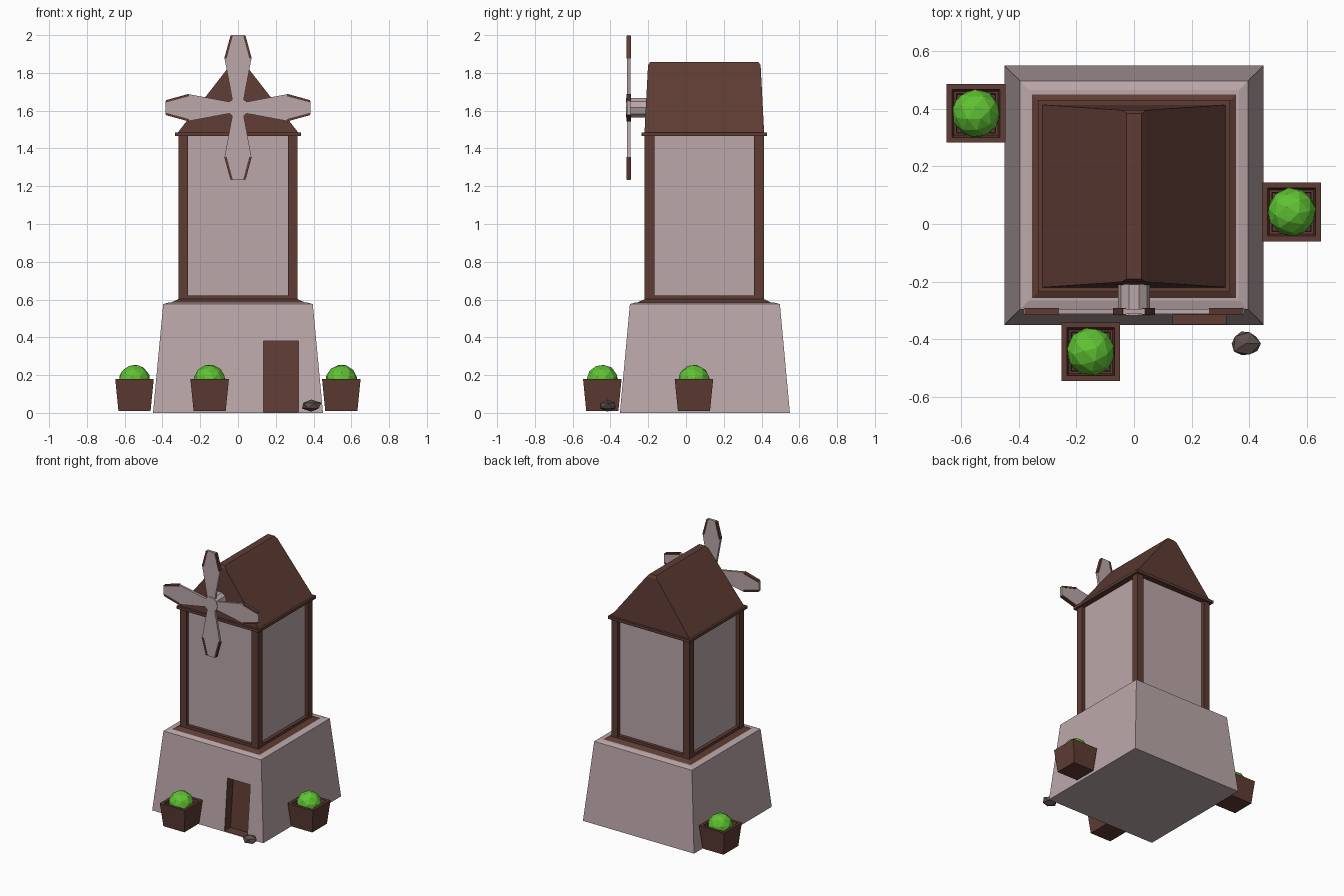
import bpy, bmesh, math, random
from mathutils import Matrix, Vector

if "Cube" in bpy.data.objects:
    bpy.data.objects.remove(bpy.data.objects["Cube"])

random.seed(3)
CY = 0.097   # tower centre in y


def mat(name, r, g, b):
    m = bpy.data.materials.new(name)
    m.diffuse_color = (r, g, b, 1)
    m.use_nodes = True
    m.node_tree.nodes["Principled BSDF"].inputs["Base Color"].default_value = m.diffuse_color
    return m


PLASTER = mat("plaster", 0.50, 0.39, 0.40)
WOOD = mat("wood", 0.112, 0.045, 0.034)
LEAF = mat("leaf", 0.115, 0.54, 0.032)
STONE = mat("stone", 0.115, 0.08, 0.076)


def finish(name, bm, *mats, normals=True):
    if normals:
        bmesh.ops.recalc_face_normals(bm, faces=bm.faces)
    me = bpy.data.meshes.new(name)
    bm.to_mesh(me)
    bm.free()
    ob = bpy.data.objects.new(name, me)
    for m in mats:
        me.materials.append(m)
    bpy.context.collection.objects.link(ob)
    return ob


def stack(bm, levels, cx=0, cy=0):
    """Loft rectangles given as (half x, half y, z), capped at both ends."""
    rings = [[bm.verts.new((cx + sx * hx, cy + sy * hy, z))
              for sx, sy in ((-1, -1), (1, -1), (1, 1), (-1, 1))]
             for hx, hy, z in levels]
    sides = []
    for a, b in zip(rings, rings[1:]):
        for i in range(4):
            j = (i + 1) % 4
            sides.append(bm.faces.new((a[i], a[j], b[j], b[i])))
    bm.faces.new(rings[0][::-1])
    bm.faces.new(rings[-1])
    return sides


def loft(name, m, levels, cx=0, cy=0):
    bm = bmesh.new()
    stack(bm, levels, cx, cy)
    return finish(name, bm, m)


# Stone base with a recessed doorway in the sloping front wall
bm = bmesh.new()
front = stack(bm, [(0.45, 0.45, 0), (0.396, 0.397, 0.576), (0.365, 0.365, 0.585)], 0, 0.1)[0]
outer = list(front.verts)
bmesh.ops.delete(bm, geom=[front], context='FACES_ONLY')
door = [(0.135, 0.005), (0.32, 0.005), (0.32, 0.38), (0.135, 0.38)]
rim = [bm.verts.new((x, -0.35 + z * 0.053 / 0.576, z)) for x, z in door]
back = [bm.verts.new(v.co + Vector((0, 0.07, 0))) for v in rim]
for i in range(4):
    j = (i + 1) % 4
    bm.faces.new((outer[i], outer[j], rim[j], rim[i]))
    bm.faces.new((rim[i], rim[j], back[j], back[i])).material_index = 1
bm.faces.new(back).material_index = 1
finish("base_with_doorway", bm, PLASTER, WOOD)

# Tower: plinth, recessed walls, corner posts, bottom sill, eaves and roof
loft("plinth", WOOD, [(0.364, 0.364, 0.58), (0.316, 0.316, 0.602)], 0, CY)
loft("walls", PLASTER, [(0.29, 0.29, 0.59), (0.29, 0.29, 1.475)], 0, CY)
loft("sill", WOOD, [(0.314, 0.314, 0.59), (0.314, 0.314, 0.622)], 0, CY)
bm = bmesh.new()
for sx in (-1, 1):
    for sy in (-1, 1):
        stack(bm, [(0.026, 0.026, 0.59), (0.026, 0.026, 1.475)], sx * 0.29, CY + sy * 0.29)
finish("corner_posts", bm, WOOD)
loft("eaves", WOOD, [(0.333, 0.333, 1.465), (0.333, 0.333, 1.485)], 0, CY)
loft("roof", WOOD, [(0.322, 0.317, 1.48), (0.042, 0.298, 1.84), (0.026, 0.287, 1.858)], 0, CY)

# Windmill hub
HZ = 1.616
bm = bmesh.new()
bmesh.ops.create_cone(bm, cap_ends=True, segments=10, radius1=0.055, radius2=0.055, depth=0.19,
                      matrix=Matrix.Translation((0, -0.222, HZ)) @ Matrix.Rotation(math.pi / 2, 4, 'X')
                      @ Matrix.Rotation(math.pi / 10, 4, 'Z'))
finish("hub", bm, PLASTER)


def slab(bm, pts, y0, y1, rot, index):
    """Prism from an xz outline, turned about the hub axis."""
    rings = [[bm.verts.new(rot @ Vector((x, y, z)) + Vector((0, 0, HZ))) for x, z in pts]
             for y in (y0, y1)]
    n = len(pts)
    fs = [bm.faces.new(rings[0]), bm.faces.new(rings[1][::-1])]
    for i in range(n):
        j = (i + 1) % n
        fs.append(bm.faces.new((rings[0][i], rings[1][i], rings[1][j], rings[0][j])))
    for f in fs:
        f.material_index = index


# Four blades with wooden strips along the tapering tips
bm = bmesh.new()
for k in range(4):
    r = Matrix.Rotation(k * math.pi / 2, 3, 'Y')
    slab(bm, [(-0.03, 0.04), (0.03, 0.04), (0.071, 0.26), (0.036, 0.384),
              (-0.036, 0.384), (-0.071, 0.26)], -0.313, -0.295, r, 0)
    for s in (-1, 1):
        slab(bm, [(s * 0.060, 0.26), (s * 0.073, 0.26), (s * 0.040, 0.38), (s * 0.028, 0.38)],
             -0.316, -0.292, r, 1)
finish("blades", bm, PLASTER, WOOD)

# Planters with round bushes
for n, (x, y) in enumerate([(-0.548, 0.384), (0.547, 0.042), (-0.15, -0.443)], 1):
    loft(f"planter_{n}", WOOD, [(0.085, 0.085, 0.01), (0.102, 0.102, 0.18), (0.083, 0.083, 0.18),
                                (0.076, 0.076, 0.14), (0.068, 0.068, 0.14), (0.066, 0.066, 0.12)], x, y)
    bm = bmesh.new()
    bmesh.ops.create_icosphere(bm, subdivisions=2, radius=0.085,
                               matrix=Matrix.Translation((x, y, 0.171))
                               @ Matrix.Rotation(n * 0.7, 4, 'Z') @ Matrix.Rotation(0.3, 4, 'X'))
    finish(f"bush_{n}", bm, LEAF)

# Small rock by the door
bm = bmesh.new()
bmesh.ops.create_icosphere(bm, subdivisions=1, radius=1)
for v in bm.verts:
    v.co *= random.uniform(0.88, 1.05)
    v.co = Vector((0.388 + v.co.x * 0.056, -0.415 + v.co.y * 0.05, 0.038 + v.co.z * 0.034))
finish("rock", bm, STONE)
